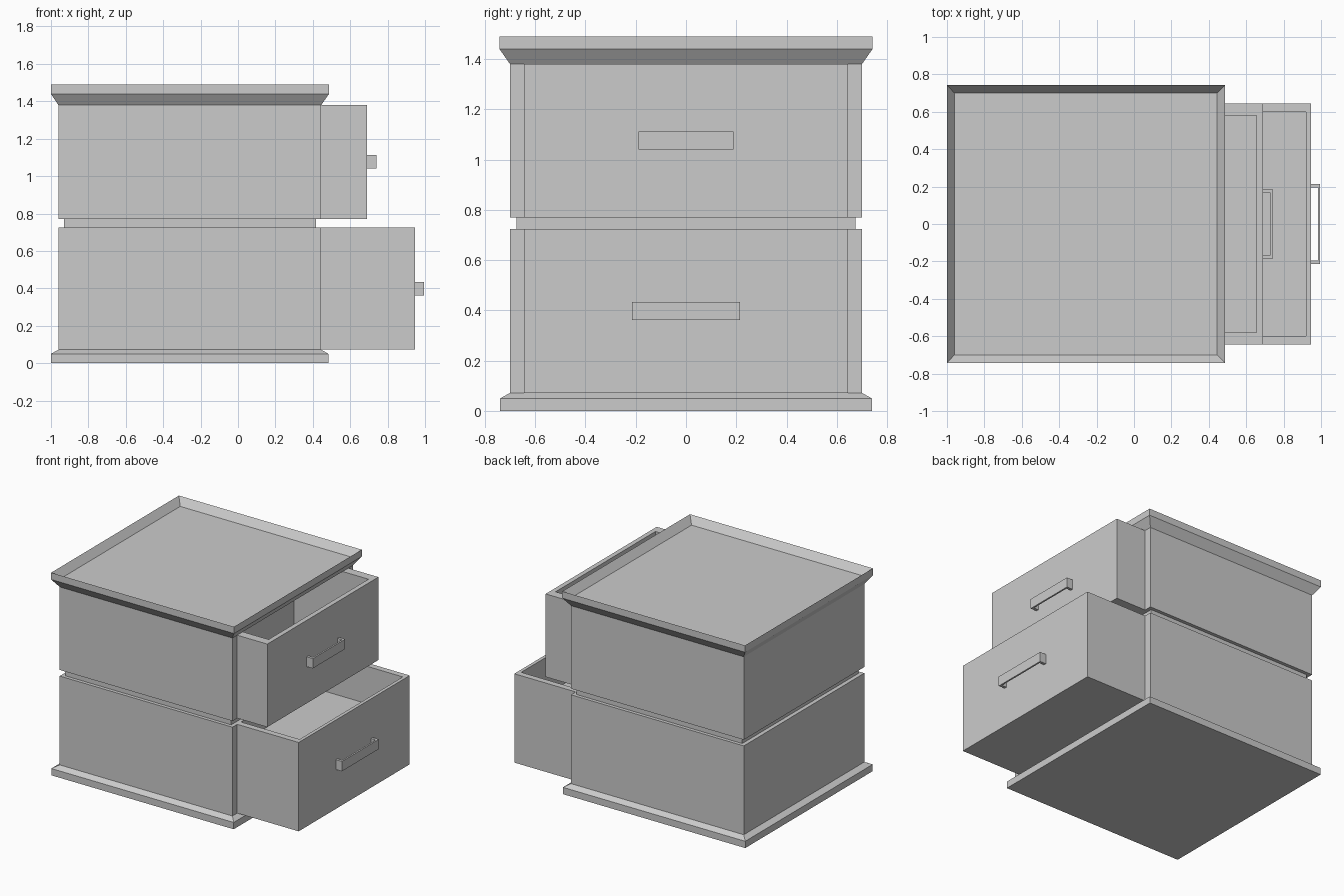
import bpy, bmesh

if "Cube" in bpy.data.objects:
    bpy.data.objects.remove(bpy.data.objects["Cube"])


def loft(name, rings):
    """Stack of rectangular rings (x0, x1, half_y, z), capped at both ends."""
    bm = bmesh.new()
    loops = [[bm.verts.new(p) for p in ((x0, -y, z), (x1, -y, z), (x1, y, z), (x0, y, z))]
             for x0, x1, y, z in rings]
    for a, b in zip(loops, loops[1:]):
        for i in range(4):
            j = (i + 1) % 4
            bm.faces.new((a[i], a[j], b[j], b[i]))
    bm.faces.new(loops[0][::-1])
    bm.faces.new(loops[-1])
    return finish(name, bm)


def prism(name, outline, z0, z1):
    """Plan outline (x, y) extruded from z0 to z1."""
    bm = bmesh.new()
    face = bm.faces.new([bm.verts.new((x, y, z0)) for x, y in outline])
    top = bmesh.ops.extrude_face_region(bm, geom=[face])["geom"]
    bmesh.ops.translate(bm, vec=(0, 0, z1 - z0),
                        verts=[v for v in top if isinstance(v, bmesh.types.BMVert)])
    return finish(name, bm)


def finish(name, bm):
    bmesh.ops.recalc_face_normals(bm, faces=bm.faces)
    mesh = bpy.data.meshes.new(name)
    bm.to_mesh(mesh)
    bm.free()
    obj = bpy.data.objects.new(name, mesh)
    bpy.context.collection.objects.link(obj)
    return obj


def u_outline(closed_x, inner_x, open_x, outer_y, inner_y):
    """U shape whose closed side is at closed_x and which opens at open_x."""
    return [(closed_x, -outer_y), (open_x, -outer_y), (open_x, -inner_y), (inner_x, -inner_y),
            (inner_x, inner_y), (open_x, inner_y), (open_x, outer_y), (closed_x, outer_y)]


BACK, FRONT, SIDE = -0.96, 0.445, 0.70

# Plinth with a chamfered upper edge
loft("base", [(-1, 0.483, 0.74, 0), (-1, 0.483, 0.74, 0.05), (BACK, FRONT, SIDE, 0.072)])

# Two carcass tiers, open at the drawer side, with a recessed band between
for name, z0, z1 in (("lower_carcass", 0.072, 0.725), ("upper_carcass", 0.77, 1.38)):
    prism(name, u_outline(BACK, BACK + 0.055, FRONT, SIDE, 0.645), z0, z1)
loft("middle_band", [(BACK, FRONT, SIDE, 0.722), (BACK, FRONT, SIDE, 0.725),
                     (-0.93, 0.417, 0.675, 0.725), (-0.93, 0.417, 0.675, 0.77),
                     (BACK, FRONT, SIDE, 0.77), (BACK, FRONT, SIDE, 0.773)])

# Flared top with a sloping rim around a sunken tray
loft("top", [(BACK, FRONT, SIDE, 1.38), (-1, 0.487, 0.742, 1.44),
             (-1, 0.487, 0.742, 1.49), (BACK, FRONT, SIDE, 1.437)])


def drawer(name, front, z0, z1, floor, wall_x, inner_y, handle_z, handle_y):
    back = front - 0.675
    x0, x1 = back + wall_x, front - wall_x
    # Open-topped box
    loft(name + "_drawer", [(back, front, 0.645, z0), (back, front, 0.645, z1),
                            (x0, x1, inner_y, z1), (x0, x1, inner_y, floor)])
    # Bar handle with a finger gap
    prism(name + "_handle", u_outline(front + 0.05, front + 0.038, front, handle_y, handle_y - 0.02),
          handle_z, handle_z + 0.072)


drawer("upper", 0.69, 0.77, 1.38, 0.85, 0.035, 0.58, 1.04, 0.188)
drawer("lower", 0.945, 0.072, 0.725, 0.45, 0.025, 0.60, 0.362, 0.214)
